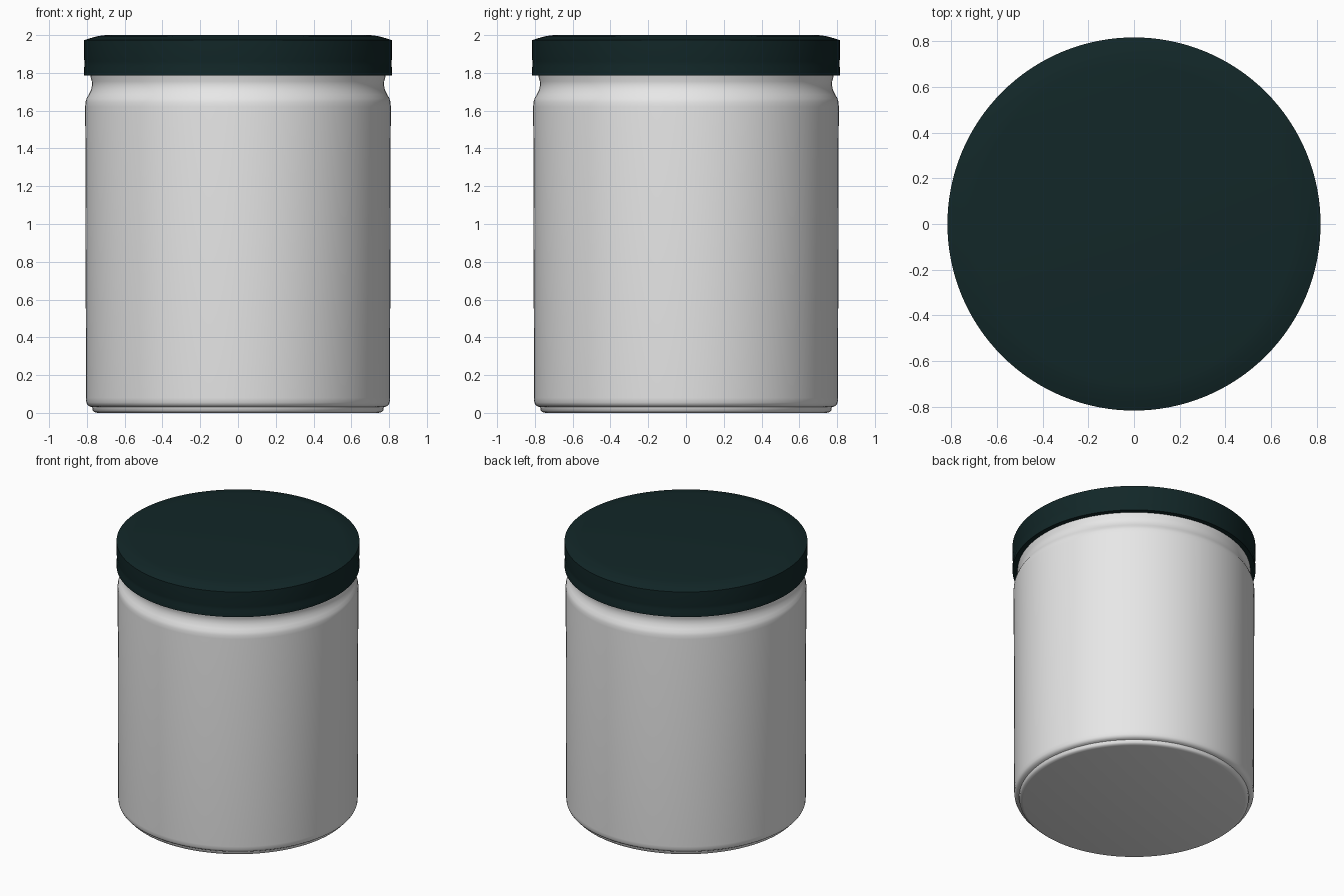
import bpy, bmesh, math

if "Cube" in bpy.data.objects:
    bpy.data.objects.remove(bpy.data.objects["Cube"])


def material(name, rgb):
    m = bpy.data.materials.new(name)
    m.diffuse_color = (*rgb, 1)
    m.use_nodes = True
    m.node_tree.nodes["Principled BSDF"].inputs["Base Color"].default_value = m.diffuse_color
    return m


def lathe(name, profile, mat, segments=128, angle=40):
    """Revolve (radius, z) points around z; the end points are capped."""
    bm = bmesh.new()
    rings = []
    for r, z in profile:
        rings.append([bm.verts.new((r * math.cos(2 * math.pi * i / segments),
                                    r * math.sin(2 * math.pi * i / segments), z))
                      for i in range(segments)])
    for a, b in zip(rings, rings[1:]):
        for i in range(segments):
            j = (i + 1) % segments
            bm.faces.new((a[i], a[j], b[j], b[i]))
    bm.faces.new(rings[0][::-1])
    bm.faces.new(rings[-1])
    bmesh.ops.recalc_face_normals(bm, faces=bm.faces)
    me = bpy.data.meshes.new(name)
    bm.to_mesh(me)
    bm.free()
    me.materials.append(mat)
    ob = bpy.data.objects.new(name, me)
    bpy.context.collection.objects.link(ob)
    bpy.ops.object.select_all(action='DESELECT')
    ob.select_set(True)
    bpy.context.view_layer.objects.active = ob
    bpy.ops.object.shade_smooth_by_angle(angle=math.radians(angle))
    return ob


white = material("frosted_white", (0.8, 0.8, 0.8))
dark = material("dark_teal", (0.006, 0.02, 0.021))

# Jar: stepped foot, straight wall, rounded shoulder, pinched neck
lathe("jar_body", [
    (0.745, 0.0), (0.76, 0.004), (0.769, 0.012), (0.772, 0.03),
    (0.785, 0.034), (0.796, 0.041), (0.803, 0.055), (0.805, 0.08),
    (0.807, 1.0), (0.809, 1.62), (0.808, 1.645), (0.802, 1.665),
    (0.79, 1.685), (0.778, 1.71), (0.773, 1.735), (0.774, 1.755),
    (0.781, 1.78), (0.784, 1.80),
], white)

# Lid: faint groove near the lower edge, shallow bevel up to the flat top
lathe("lid", [
    (0.76, 1.787), (0.816, 1.787), (0.816, 1.82), (0.812, 1.84),
    (0.813, 1.86), (0.816, 1.885), (0.816, 1.973), (0.785, 1.983),
    (0.74, 1.995), (0.70, 2.0),
], dark)
